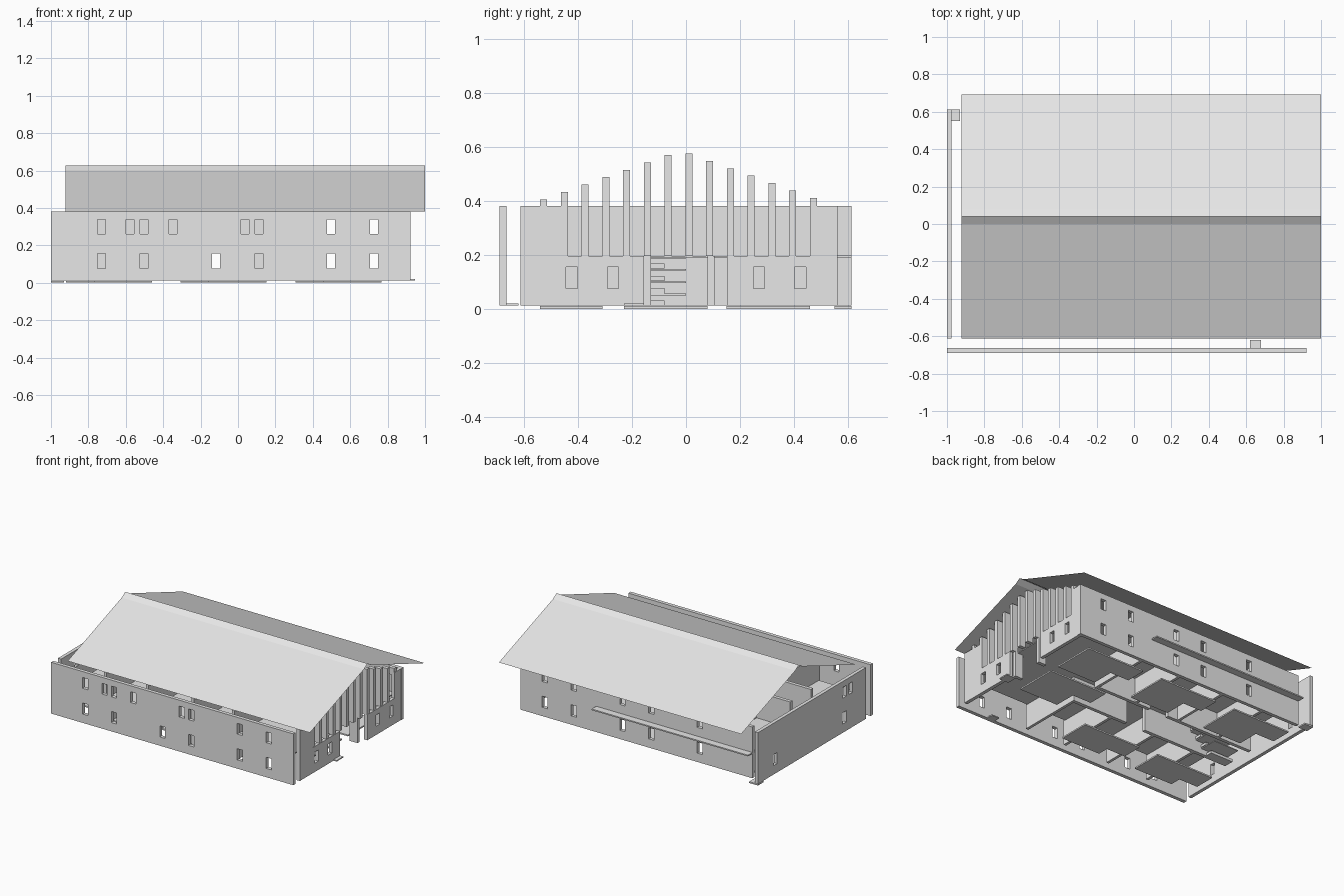
import bpy, bmesh
from mathutils import Vector

cube = bpy.data.objects.get("Cube")
if cube:
    bpy.data.objects.remove(cube, do_unlink=True)

grey = bpy.data.materials.new("light grey")
grey.use_nodes = True
colour = (0.8, 0.8, 0.8, 1)
grey.diffuse_color = colour
grey.node_tree.nodes["Principled BSDF"].inputs["Base Color"].default_value = colour


def boxes(name, spans):
    """One object made of boxes, each given as (x0, x1), (y0, y1), (z0, z1)."""
    bm = bmesh.new()
    for span in spans:
        verts = bmesh.ops.create_cube(bm, size=1)["verts"]
        for v in verts:
            v.co = Vector([lo + (c + 0.5) * (hi - lo) for c, (lo, hi) in zip(v.co, span)])
    mesh = bpy.data.meshes.new(name)
    bm.to_mesh(mesh)
    bm.free()
    mesh.materials.append(grey)
    obj = bpy.data.objects.new(name, mesh)
    bpy.context.collection.objects.link(obj)
    return obj


def cut(wall, holes):
    """Cut box-shaped openings through a wall."""
    cutter = boxes("cutter", holes)
    cutter.hide_render = True
    mod = wall.modifiers.new("openings", "BOOLEAN")
    mod.operation, mod.solver, mod.object = "DIFFERENCE", "EXACT", cutter
    bpy.context.view_layer.objects.active = wall
    bpy.ops.object.modifier_apply(modifier=mod.name)
    bpy.data.objects.remove(cutter, do_unlink=True)


BASE, FLOOR, TOP = 0.012, 0.195, 0.38
FULL = (BASE, TOP)
LOWER, UPPER = (0.075, 0.155), (0.26, 0.337)
HALF = 0.021


def windows(centres, z, across, along_x=True):
    spans = [(c - HALF, c + HALF) for c in centres]
    return [(s, across, z) if along_x else (across, s, z) for s in spans]


# Long front and back walls
front = boxes("front_wall", [((-1, 0.923), (-0.69, -0.664), FULL)])
cut(front, windows([-0.73, -0.577, -0.502, -0.348, 0.037, 0.112, 0.498, 0.728], UPPER, (-0.75, -0.6))
    + windows([-0.73, -0.502, -0.117, 0.112, 0.498, 0.728], LOWER, (-0.75, -0.6)))

back = boxes("back_wall", [((-0.92, 0.923), (0.536, 0.561), FULL)])
back_row = [-0.502, -0.117, 0.112, 0.498, 0.728]
cut(back, windows(back_row, UPPER, (0.5, 0.6)) + windows(back_row, LOWER, (0.5, 0.6)))

# Plain end wall
end = boxes("right_end_wall", [((-1, -0.975), (-0.613, 0.612), FULL)])
cut(end, windows([-0.44, -0.37], UPPER, (-1.1, -0.9), False)
    + windows([-0.37, 0.415], LOWER, (-1.1, -0.9), False))

# Entrance end: two stepped wall pieces
for name, low, high in (("front", (-0.613, -0.155), (-0.613, -0.462)),
                        ("rear", (0.152, 0.536), (0.46, 0.536))):
    thick = (0.895, 0.92)
    boxes("entrance_upper_" + name, [(thick, high, (FLOOR, TOP))])
    lower = boxes("entrance_lower_" + name, [(thick, low, (BASE, FLOOR))])
    side = -1 if name == "front" else 1
    cut(lower, windows([side * 0.27, side * 0.423], LOWER, (0.85, 1), False))

# Upright sun-screen fins, kept just under the gable
fins = []
for i in range(14):
    y = -0.527 + i * 0.0768
    top = min(0.41 + 0.0276 * min(i, 13 - i), TOP + 0.36 * (y + 0.597) - 0.001)
    start = TOP - 0.02 if i in (0, 13) else FLOOR
    fins.append(((0.872, 0.918), (y - 0.013, y + 0.013), (start, top)))
boxes("gable_fins", fins)

# Thin folded roof with a steeper ridge
profile = [(-0.613, 0.38), (0, 0.601), (0.04, 0.627), (0.08, 0.601), (0.693, 0.38)]
bm = bmesh.new()
rows = [[bm.verts.new((x, y, z)) for y, z in profile] for x in (-0.923, 1)]
for i in range(len(profile) - 1):
    bm.faces.new((rows[0][i], rows[1][i], rows[1][i + 1], rows[0][i + 1]))
mesh = bpy.data.meshes.new("roof")
bm.to_mesh(mesh)
bm.free()
mesh.materials.append(grey)
bpy.context.collection.objects.link(bpy.data.objects.new("roof", mesh))

# Upper floor with a stairwell, and the outside balcony
boxes("upper_floor", [((-0.6, 0.872), (-0.6, 0.536), (0.188, FLOOR)),
                      ((-0.92, -0.6), (-0.6, -0.155), (0.188, FLOOR)),
                      ((-0.92, -0.6), (0.08, 0.536), (0.188, FLOOR))])
boxes("balcony", [((-0.92, 0.32), (0.561, 0.612), (0.188, 0.197))])

# Corridor walls with gaps, and room dividers
corridor = []
for y in (-0.155, 0.08):
    for x in ((-0.9, -0.2), (-0.05, 0.4)):
        corridor.append((x, (y, y + 0.025), FULL))
    corridor.append(((0.83, 0.893), (y, y + 0.025), (BASE, FLOOR)))
boxes("corridor_walls", corridor)
boxes("room_dividers", [((x, x + 0.02), y, FULL)
                        for x in (-0.635, -0.3, 0.06, 0.38)
                        for y in ((-0.613, -0.155), (0.105, 0.536))])

# Stairs: long thin treads, each carrying a short block step
treads = []
for i in range(4):
    z = 0.05 + i * 0.0455
    x = -0.88 + i * 0.045
    treads.append(((x, x + 0.2), (-0.13, 0), (z, z + 0.006)))
    treads.append(((x - 0.02, x + 0.16), (-0.13, -0.08), (z - 0.038, z - 0.019)))
boxes("stairs", treads)

# Ground slabs: main rectangle with a narrower tail
slabs = []
for x, y0, y1 in ((0.768, -0.23, 0.08), (0.768, 0.15, 0.46), (0.153, 0.15, 0.46),
                  (-0.46, 0.15, 0.46), (0.153, -0.54, -0.31), (-0.46, -0.54, -0.31)):
    slabs.append(((x - 0.31, x), (y0, y1), (0, 0.01)))
    slabs.append(((x - 0.46, x - 0.31), (y1 - 0.15, y1), (0, 0.01)))
slabs.append(((-1, -0.93), (0.55, 0.612), (0, 0.01)))
boxes("ground_slabs", slabs)

# Door steps
boxes("door_steps", [((0.62, 0.68), (-0.664, -0.62), (BASE, 0.02)),
                     ((0.87, 0.945), (-0.23, -0.155), (BASE, 0.02))])
